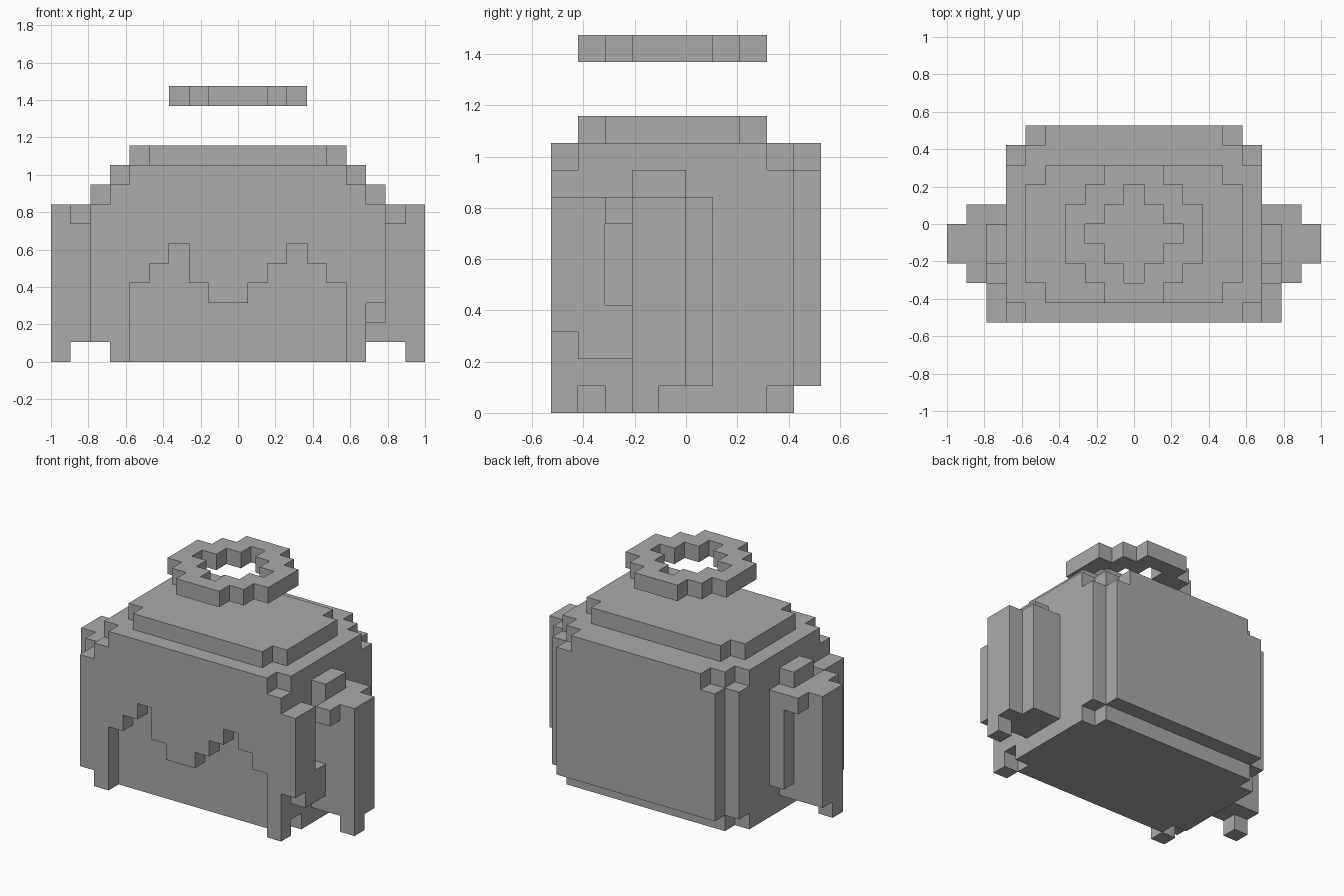
import bpy, bmesh
from math import radians
from mathutils import Vector

CELL = 2 / 19
ORIGIN = Vector((-1, -5 * CELL, 0))

cube = bpy.data.objects.get("Cube")
if cube:
    bpy.data.objects.remove(cube, do_unlink=True)

grey = bpy.data.materials.new("plain grey")
grey.use_nodes = True
grey.diffuse_color = (0.4, 0.4, 0.4, 1)
grey.node_tree.nodes["Principled BSDF"].inputs["Base Color"].default_value = (0.4, 0.4, 0.4, 1)


def block(x0, x1, y0, y1, z0, z1):
    """Set of unit cells filling a block."""
    return {(x, y, z) for x in range(x0, x1) for y in range(y0, y1) for z in range(z0, z1)}


def mirror(cells):
    return {(18 - x, y, z) for x, y, z in cells}


parts = {}

# Main body: stepped base, walls, bevelled top edges
parts["body"] = (block(4, 15, 1, 9, 0, 1) | block(3, 16, 2, 8, 0, 1)
                 | block(3, 16, 1, 9, 1, 9) | block(3, 16, 1, 8, 9, 10)
                 | block(4, 15, 8, 9, 9, 10))
parts["back_panel"] = block(4, 15, 9, 10, 1, 9) | block(5, 14, 9, 10, 9, 10)
parts["top_lid"] = block(4, 15, 2, 7, 10, 11) | block(5, 14, 1, 8, 10, 11)

# Front panel with a jagged lower edge
panel = set()
for i, low in enumerate([0, 4, 5, 6, 4, 3, 3, 4, 5, 6, 5, 4, 0]):
    panel |= block(3 + i, 4 + i, 0, 1, low, 9 if i in (0, 12) else 10)
parts["front_panel"] = panel

# Side flaps beside the front panel
parts["left_flap"] = (block(16, 17, 0, 1, 3, 8) | block(16, 17, 1, 2, 2, 8)
                      | block(16, 17, 2, 3, 2, 4))
parts["right_flap"] = block(2, 3, 0, 2, 1, 8) | block(2, 3, 2, 3, 2, 4)

# Arms with shoulder, overhanging corner and small foot
arm = (block(16, 19, 3, 5, 1, 8) | block(16, 17, 3, 5, 8, 9)
       | block(17, 18, 2, 3, 7, 8) | block(18, 19, 3, 4, 0, 1))
parts["left_arm"] = arm | block(16, 18, 5, 6, 1, 8)
parts["right_arm"] = mirror(arm | block(16, 17, 5, 6, 2, 8) | block(17, 18, 5, 6, 7, 8))

# Floating ring: stepped disc minus a diamond hole
disc = {(x, y, 13) for x in range(6, 13) for y in range(1, 8)
        if abs(x - 9) + abs(y - 4) <= 4}
hole = {c for c in disc if abs(c[0] - 9) + abs(c[1] - 4) <= 2}
parts["floating_ring"] = disc - hole

occupied = set().union(*parts.values())
AXES = [Vector(a) for a in ((1, 0, 0), (0, 1, 0), (0, 0, 1))]


def build(name, cells):
    """Make a mesh from the exposed cell sides and merge flat areas."""
    bm = bmesh.new()
    for c in sorted(cells):
        centre = Vector(c) + Vector((0.5, 0.5, 0.5))
        for i in range(3):
            u, v = AXES[(i + 1) % 3], AXES[(i + 2) % 3]
            for sign in (1, -1):
                n = AXES[i] * sign
                if tuple(int(a + b) for a, b in zip(c, n)) in occupied:
                    continue
                ring = [u + v, v - u, -u - v, u - v][::sign]
                bm.faces.new([bm.verts.new(ORIGIN + CELL * (centre + (n + r) / 2))
                              for r in ring])
    bmesh.ops.remove_doubles(bm, verts=bm.verts, dist=CELL / 100)
    bmesh.ops.dissolve_limit(bm, angle_limit=radians(1), verts=bm.verts, edges=bm.edges)
    mesh = bpy.data.meshes.new(name)
    bm.to_mesh(mesh)
    bm.free()
    mesh.materials.append(grey)
    bpy.context.scene.collection.objects.link(bpy.data.objects.new(name, mesh))


for part, cells in parts.items():
    build(part, cells)
